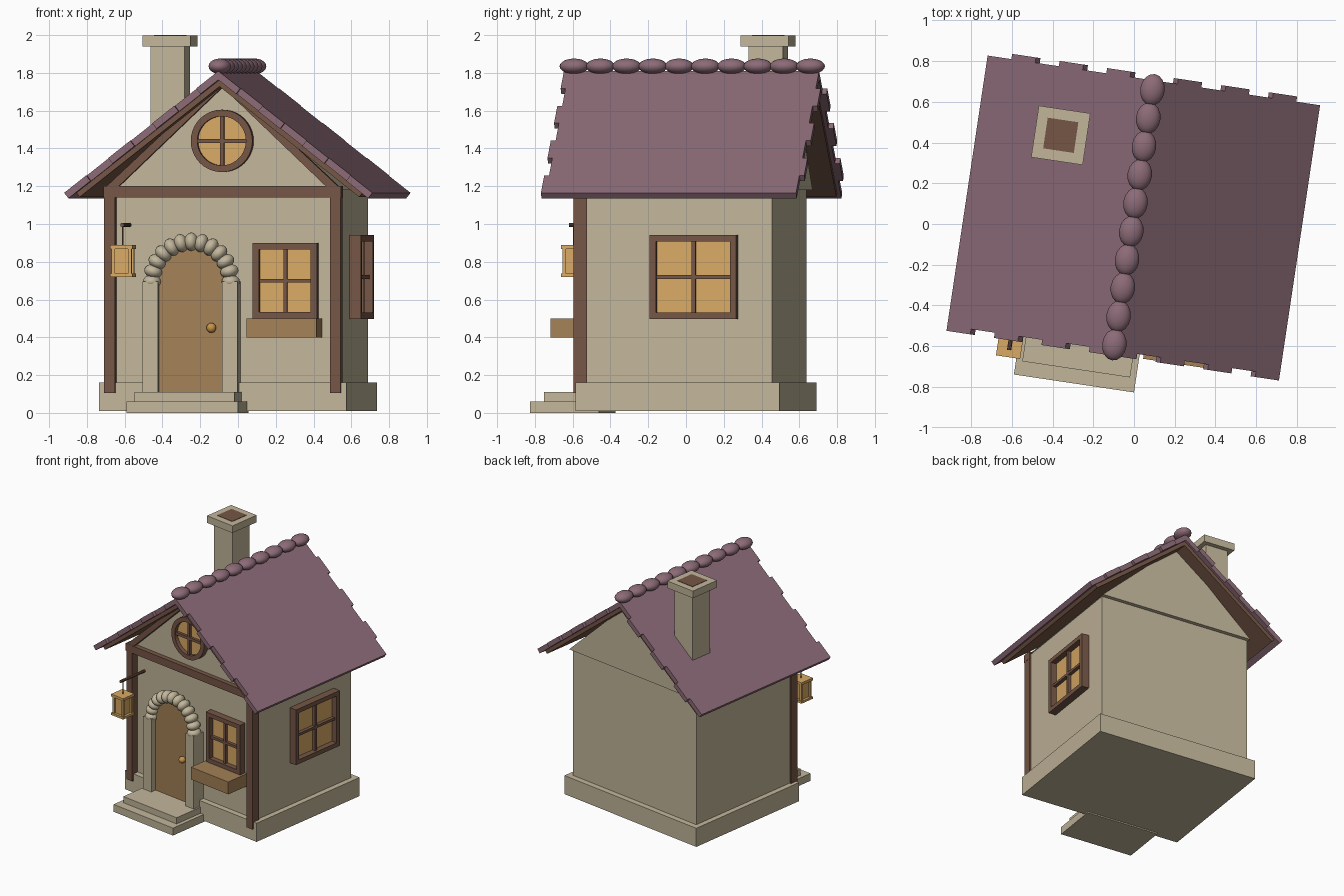
import bpy, bmesh, math
from mathutils import Matrix, Vector

if "Cube" in bpy.data.objects:
    bpy.data.objects.remove(bpy.data.objects["Cube"])

# The whole cottage is built square, then turned slightly about z
TURN = Matrix.Translation((0, 0.053, 0)) @ Matrix.Rotation(math.radians(-8.5), 4, 'Z')


def material(name, r, g, b):
    m = bpy.data.materials.new(name)
    lin = [(c / 255 / 12.92) if c < 10 else ((c / 255 + 0.055) / 1.055) ** 2.4 for c in (r, g, b)]
    m.diffuse_color = (*lin, 1)
    m.use_nodes = True
    m.node_tree.nodes["Principled BSDF"].inputs["Base Color"].default_value = m.diffuse_color
    return m


STONE = material("pale stone", 194, 182, 155)
ROOF = material("plum tiles", 140, 107, 119)
TIMBER = material("dark timber", 117, 86, 69)
WOOD = material("door wood", 164, 129, 86)
GLOW = material("golden glass", 216, 170, 100)
BRASS = material("brass", 200, 148, 72)


def finish(name, bm, mat, smooth=False, local=Matrix()):
    bmesh.ops.recalc_face_normals(bm, faces=bm.faces)
    bm.transform(TURN @ local)
    me = bpy.data.meshes.new(name)
    bm.to_mesh(me)
    bm.free()
    me.materials.append(mat)
    for p in me.polygons:
        p.use_smooth = smooth
    ob = bpy.data.objects.new(name, me)
    bpy.context.collection.objects.link(ob)
    return ob


def prism(name, pts, y0, y1, mat, local=Matrix()):
    """Extrude an x-z outline from y0 to y1."""
    bm = bmesh.new()
    f = bm.faces.new([bm.verts.new((x, y0, z)) for x, z in pts])
    ext = bmesh.ops.extrude_face_region(bm, geom=[f])['geom']
    bmesh.ops.translate(bm, verts=[v for v in ext if isinstance(v, bmesh.types.BMVert)], vec=(0, y1 - y0, 0))
    return finish(name, bm, mat, False, local)


def box(name, x0, x1, y0, y1, z0, z1, mat, local=Matrix()):
    return prism(name, [(x0, z0), (x1, z0), (x1, z1), (x0, z1)], y0, y1, mat, local)


def ball(name, at, size, mat, spin=0.0):
    bm = bmesh.new()
    bmesh.ops.create_uvsphere(bm, u_segments=16, v_segments=10, radius=1)
    m = Matrix.Translation(at) @ Matrix.Rotation(spin, 4, 'Y') @ Matrix.Diagonal((*size, 1))
    return finish(name, bm, mat, True, m)


def rod(name, a, b, r, mat):
    a, b = Vector(a), Vector(b)
    bm = bmesh.new()
    bmesh.ops.create_cone(bm, cap_ends=True, segments=10, radius1=r, radius2=r, depth=(b - a).length)
    m = Matrix.Translation((a + b) / 2) @ (b - a).to_track_quat('Z', 'Y').to_matrix().to_4x4()
    return finish(name, bm, mat, False, m)


def circle(cx, cz, r, n=40):
    return [(cx + r * math.cos(2 * math.pi * i / n), cz + r * math.sin(2 * math.pi * i / n)) for i in range(n)]


# Body: plinth, walls, gable block, corner posts and beam
box("plinth", -0.662, 0.662, -0.545, 0.545, 0.01, 0.16, STONE)
box("walls", -0.62, 0.62, -0.5, 0.5, 0.16, 1.19, STONE)
prism("gable", [(-0.63, 1.18), (0.63, 1.18), (0, 1.765)], -0.53, 0.53, STONE)
for s in (-1, 1):
    box("corner_post", s * 0.604 - 0.029, s * 0.604 + 0.029, -0.56, -0.49, 0.105, 1.16, TIMBER)
    prism("gable_trim", [(s * 0.63, 1.19), (s * 0.565, 1.19), (0, 1.725), (0, 1.775)], -0.565, -0.52, TIMBER)
box("cross_beam", -0.635, 0.635, -0.567, -0.49, 1.14, 1.2, TIMBER)

# Roof: seven staggered tile courses per side over a timber deck
EAVE, RIDGE_Z, DROP, N = 0.825, 1.81, 0.645, 7
NRM = Vector((DROP, EAVE)).normalized()


def slope_strip(name, side, t0, t1, d0, d1, y0, y1, mat):
    pts = []
    for t, d in ((t0, d0), (t1, d0), (t1, d1), (t0, d1)):
        pts.append((side * (EAVE * t - NRM.x * d), RIDGE_Z - DROP * t - NRM.y * d))
    prism(name, pts, y0, y1, mat)


for s in (-1, 1):
    for i in range(N):
        yc = -0.024 if (N - 1 - i) % 2 == 0 else 0.002
        slope_strip("tile_course", s, i / N, (i + 1) / N, 0, 0.037, yc - 0.683, yc + 0.683, ROOF)
    slope_strip("roof_deck", s, 0.03, 0.955, 0.03, 0.065, -0.665, 0.64, TIMBER)

# Ridge caps
for i in range(10):
    ball("ridge_cap", (0, -0.02 + (i - 4.5) * 0.1405, 1.835), (0.06, 0.078, 0.041), ROOF)

# Chimney
CX, CY = -0.412, 0.325
box("chimney", CX - 0.092, CX + 0.092, CY - 0.092, CY + 0.092, 1.3, 1.95, STONE)
box("chimney_cap", CX - 0.128, CX + 0.128, CY - 0.128, CY + 0.128, 1.94, 1.997, STONE)
box("chimney_opening", CX - 0.076, CX + 0.076, CY - 0.076, CY + 0.076, 1.994, 2.0, TIMBER)


# Square windows: frame, bars and glass, facing -y before placing
def window(name, w, h, local, depth):
    b = 0.034
    box(name + "_glass", -w + 0.01, w - 0.01, -0.015, 0.01, -h + 0.01, h - 0.01, GLOW, local)
    for s in (-1, 1):
        box(name + "_frame_side", s * w, s * (w - b), -depth, 0.01, -h, h, TIMBER, local)
        box(name + "_frame_rail", -w + b, w - b, -depth, 0.01, s * h, s * (h - b), TIMBER, local)
    box(name + "_bar", -0.01, 0.01, -depth * 0.7, 0, -h + b, h - b, TIMBER, local)
    box(name + "_bar", -w + b, w - b, -depth * 0.7, 0, -0.01, 0.01, TIMBER, local)


window("front_window", 0.172, 0.2, Matrix.Translation((0.333, -0.5, 0.7)), 0.055)
window("side_window", 0.232, 0.222,
       Matrix.Translation((0.62, 0.085, 0.72)) @ Matrix.Rotation(math.pi / 2, 4, 'Z'), 0.06)
box("flower_box", 0.15, 0.524, -0.7, -0.5, 0.4, 0.5, WOOD)

# Round gable window
WX, WZ = -0.002, 1.44
prism("round_glass", circle(WX, WZ, 0.14), -0.545, -0.52, GLOW)
bm = bmesh.new()
loops = []
for r, y in ((0.165, -0.52), (0.165, -0.575), (0.13, -0.575), (0.13, -0.52)):
    loops.append([bm.verts.new((x, y, z)) for x, z in circle(WX, WZ, r)])
for k in range(4):
    a, b = loops[k], loops[(k + 1) % 4]
    for i in range(len(a)):
        j = (i + 1) % len(a)
        bm.faces.new((a[i], a[j], b[j], b[i]))
finish("round_frame", bm, TIMBER)
box("round_bar", WX - 0.011, WX + 0.011, -0.565, -0.53, WZ - 0.135, WZ + 0.135, TIMBER)
box("round_bar", WX - 0.135, WX + 0.135, -0.565, -0.53, WZ - 0.011, WZ + 0.011, TIMBER)

# Door, pillars, arch stones and knob
DX, AZ = -0.167, 0.695
arch = [(DX + 0.19 * math.cos(math.pi * i / 20), AZ + 0.19 * math.sin(math.pi * i / 20)) for i in range(21)]
prism("door", [(DX - 0.19, 0.11), (DX + 0.19, 0.11)] + arch, -0.558, -0.49, WOOD)
for s in (-1, 1):
    box("door_pillar", DX + s * 0.213 - 0.041, DX + s * 0.213 + 0.041, -0.605, -0.49, 0.11, AZ, STONE)
for i in range(13):
    a = math.pi * i / 12
    ball("arch_stone", (DX + 0.211 * math.cos(a), -0.555, AZ + 0.211 * math.sin(a)),
         (0.049, 0.055, 0.036), STONE, -a)
ball("door_knob", (DX + 0.11, -0.575, 0.45), (0.026, 0.026, 0.026), BRASS)

# Steps
box("lower_step", -0.466, 0.13, -0.87, -0.5, 0, 0.06, STONE)
box("upper_step", -0.435, 0.1, -0.8, -0.5, 0.06, 0.11, STONE)

# Hanging lantern on a bracket
LX, LY = -0.507, -0.73
rod("lantern_bracket", (LX, -0.49, 0.995), (LX, LY - 0.025, 0.995), 0.011, TIMBER)
rod("lantern_hook", (LX, LY, 0.995), (LX, LY, 0.88), 0.004, TIMBER)
box("lantern_glass", LX - 0.04, LX + 0.04, LY - 0.04, LY + 0.04, 0.73, 0.88, GLOW)
for z0, z1 in ((0.72, 0.738), (0.868, 0.888)):
    box("lantern_plate", LX - 0.06, LX + 0.06, LY - 0.06, LY + 0.06, z0, z1, GLOW)
for sx in (-1, 1):
    for sy in (-1, 1):
        x, y = LX + sx * 0.044, LY + sy * 0.044
        box("lantern_post", x - 0.009, x + 0.009, y - 0.009, y + 0.009, 0.735, 0.87, GLOW)
